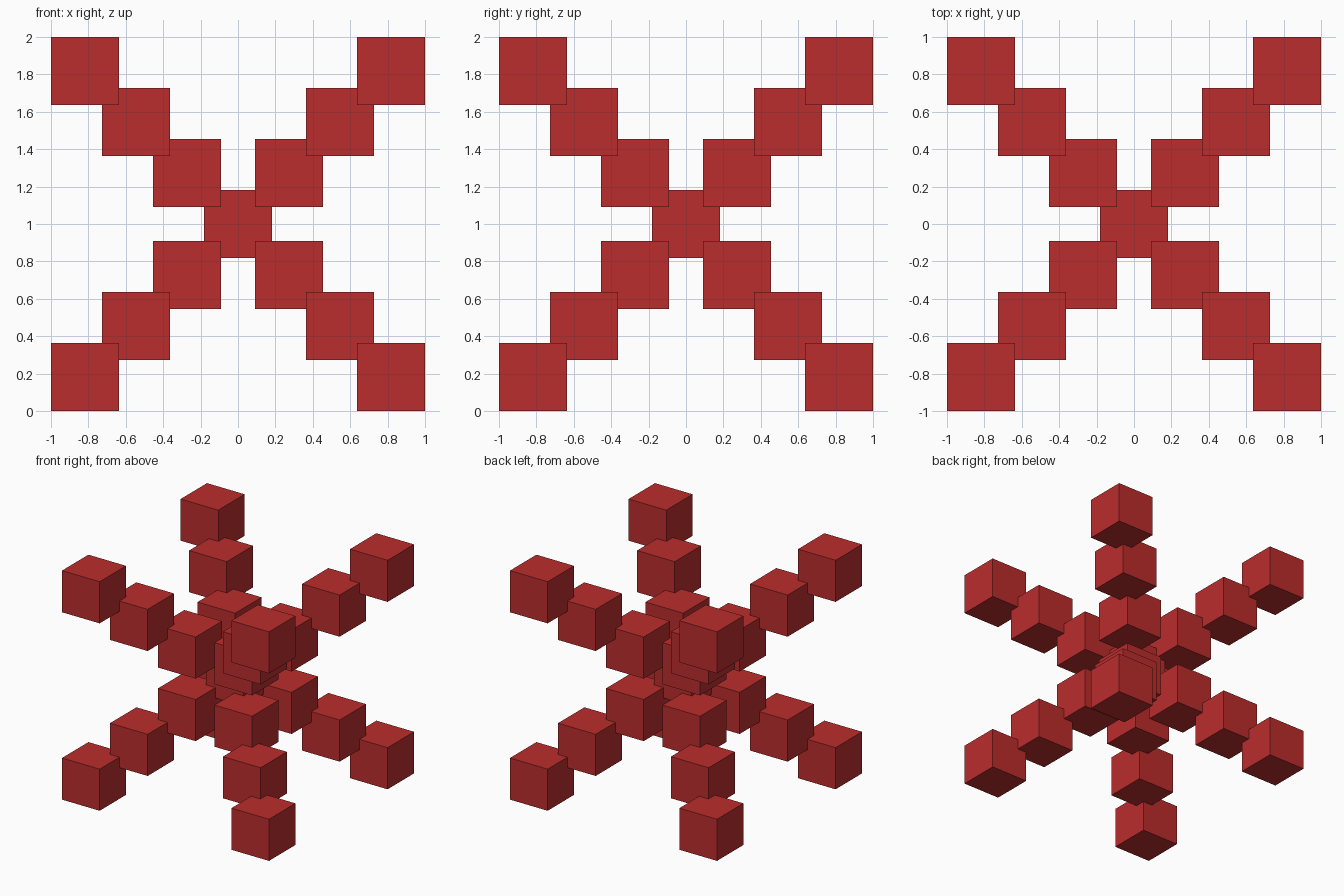
import bpy

if "Cube" in bpy.data.objects:
    bpy.data.objects.remove(bpy.data.objects["Cube"])

SIZE = 4 / 11   # cube edge
STEP = 3 / 11   # offset between neighbouring cubes on each axis

red = bpy.data.materials.new("red")
red.diffuse_color = (0.5, 0.026, 0.026, 1)
red.use_nodes = True
red.node_tree.nodes["Principled BSDF"].inputs["Base Color"].default_value = red.diffuse_color


def cube(name, x, y, z):
    bpy.ops.mesh.primitive_cube_add(size=SIZE, location=(x, y, z + 1))
    ob = bpy.context.object
    ob.name = name
    ob.data.materials.append(red)


# Central cube
cube("centre_cube", 0, 0, 0)

# Eight arms of three cubes, running along the space diagonals
for sx, side in ((-1, "left"), (1, "right")):
    for sy, depth in ((-1, "front"), (1, "back")):
        for sz, level in ((-1, "lower"), (1, "upper")):
            for i in (1, 2, 3):
                d = STEP * i
                cube(f"{level}_{depth}_{side}_arm_cube_{i}", sx * d, sy * d, sz * d)
